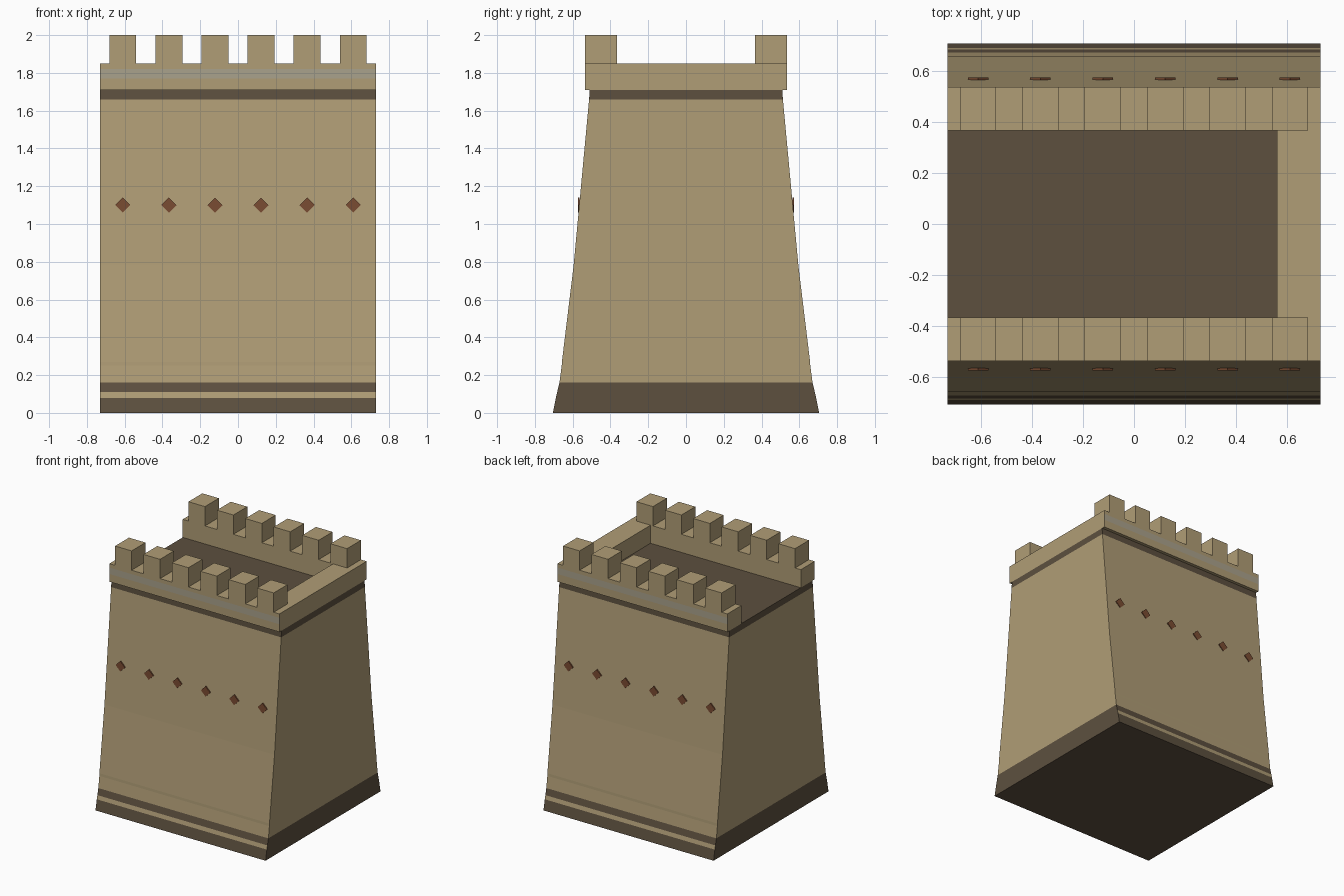
import bpy, bmesh, math
from mathutils import Matrix

if "Cube" in bpy.data.objects:
    bpy.data.objects.remove(bpy.data.objects["Cube"])

def mat(name, r, g, b):
    lin = lambda c: ((c / 255 + 0.055) / 1.055) ** 2.4
    m = bpy.data.materials.new(name)
    m.diffuse_color = (lin(r), lin(g), lin(b), 1)
    m.use_nodes = True
    m.node_tree.nodes["Principled BSDF"].inputs["Base Color"].default_value = m.diffuse_color
    return m

TAN = mat("sandstone", 176, 157, 118)
DARK = mat("dark_brown_stone", 93, 80, 63)
GREY = mat("grey_trim", 170, 162, 140)
RUST = mat("rust_brown", 122, 76, 50)
MATS = [TAN, DARK, GREY, RUST]
HX = 0.73          # half length of the wall

def finish(bm, name):
    bmesh.ops.recalc_face_normals(bm, faces=bm.faces)
    me = bpy.data.meshes.new(name)
    bm.to_mesh(me)
    bm.free()
    for m in MATS:
        me.materials.append(m)
    ob = bpy.data.objects.new(name, me)
    bpy.context.collection.objects.link(ob)
    return ob

def stack(name, rows, x0, x1, colour):
    """Loft rectangles (z, y0, y1) upward; colour(face) gives the material index."""
    bm = bmesh.new()
    rings = [[bm.verts.new(p) for p in ((x0, a, z), (x1, a, z), (x1, b, z), (x0, b, z))]
             for z, a, b in rows]
    for lo, hi in zip(rings, rings[1:]):
        for i in range(4):
            j = (i + 1) % 4
            bm.faces.new((lo[i], lo[j], hi[j], hi[i]))
    bm.faces.new(rings[0][::-1])
    bm.faces.new(rings[-1])
    bm.normal_update()
    for f in bm.faces:
        f.material_index = colour(f)
    return finish(bm, name)

# Tapered wall body with base bands, top band and dark walkway
profile = [(0, .705), (.08, .689), (.11, .682), (.16, .67), (.25, .658), (.27, .657),
           (.78, .595), (1.66, .513), (1.71, .51)]

def body_colour(f):
    z = f.calc_center_median().z
    if abs(f.normal.z) > 0.9 or z > 1.66:
        return 1
    if abs(f.normal.y) > 0.5 and .08 < z < .11:
        return 0
    return 1 if z < .16 else 0

stack("wall_body", [(z, -d, d) for z, d in profile], -HX, HX, body_colour)

# Parapets with a grey stripe on the outer face, merlons and diamonds on both sides
IN, OUT = .365, .535
centres = [(i - 2.5) * .244 for i in range(6)]
for s, side in ((-1, "front"), (1, "back")):
    a, b = sorted((s * IN, s * OUT))
    stack(side + "_parapet", [(z, a, b) for z in (1.71, 1.77, 1.82, 1.85)], -HX, HX,
          lambda f: 2 if f.normal.y * s > .5 and 1.77 < f.calc_center_median().z < 1.82 else 0)
    for k, x in enumerate(centres):
        stack(f"{side}_merlon_{k + 1}", [(1.85, a, b), (2.0, a, b)], x - .071, x + .071,
              lambda f: 0)
        bm = bmesh.new()
        bmesh.ops.create_cone(bm, cap_ends=True, segments=4, radius1=.04, radius2=.04, depth=.009,
                              matrix=Matrix.Translation((x, s * .5685, 1.1))
                              @ Matrix.Rotation(math.pi / 2, 4, 'X'))
        # point the corners up, down, left and right
        corner = max(v.co.z for v in bm.verts) - 1.1
        if corner < .035:
            bmesh.ops.rotate(bm, verts=bm.verts, cent=(x, s * .5685, 1.1),
                             matrix=Matrix.Rotation(math.pi / 4, 3, 'Y'))
        for f in bm.faces:
            f.material_index = 3
        finish(bm, f"{side}_diamond_{k + 1}")

# Low parapet closing the right end; the left end stays open
stack("end_parapet", [(1.71, -IN, IN), (1.85, -IN, IN)], .56, HX, lambda f: 0)
